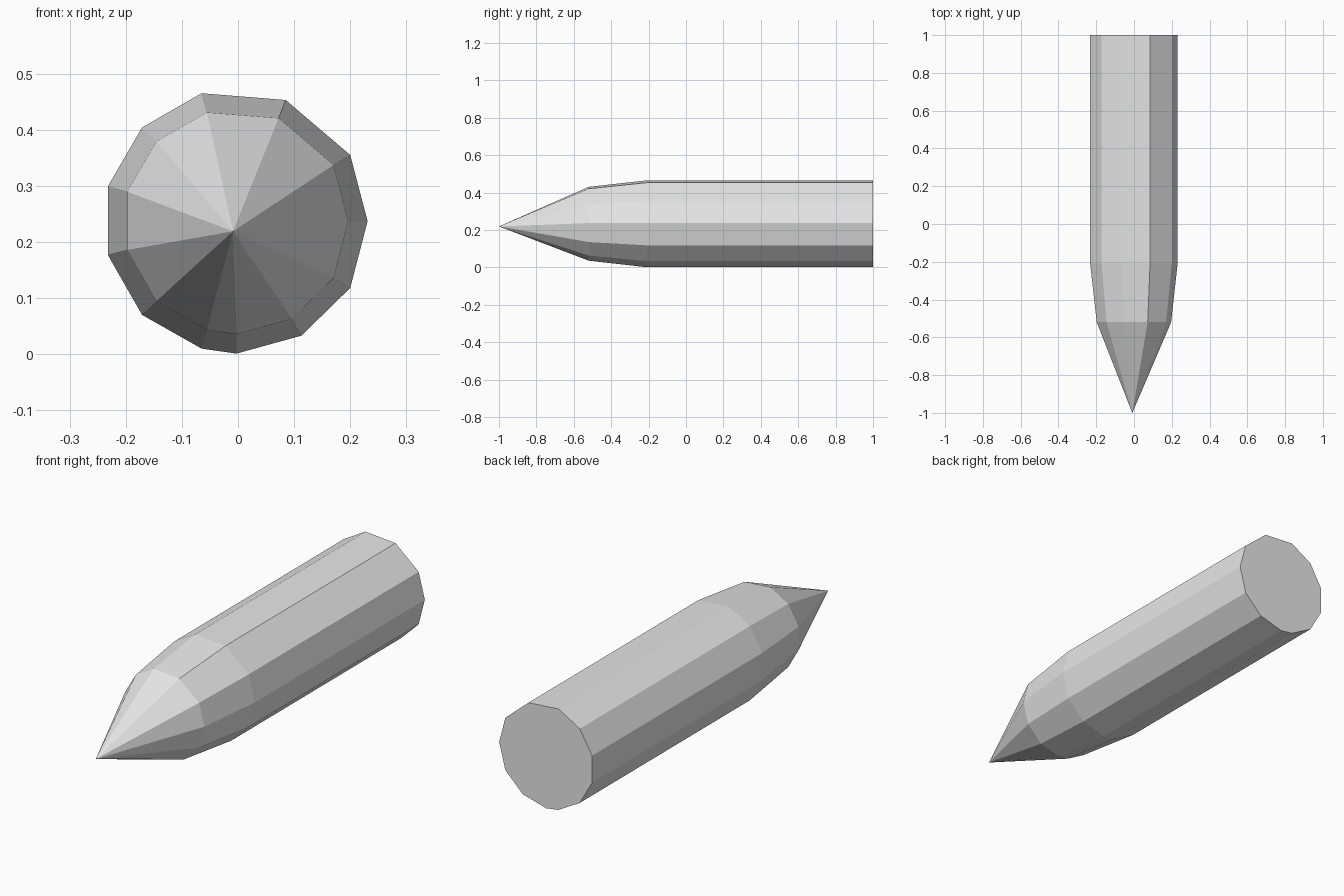
import bpy
import bmesh

cube = bpy.data.objects.get("Cube")
if cube:
    bpy.data.objects.remove(cube, do_unlink=True)

# Plain grey material
grey = bpy.data.materials.new("light_grey")
grey.use_nodes = True
colour = (0.8, 0.8, 0.8, 1)
grey.diffuse_color = colour
grey.node_tree.nodes["Principled BSDF"].inputs["Base Color"].default_value = colour

# Uneven twelve-sided cross-section (x, z)
profile = [(0.231, 0.237), (0.2, 0.355), (0.085, 0.453), (-0.065, 0.465),
           (-0.171, 0.404), (-0.232, 0.299), (-0.232, 0.177), (-0.171, 0.07),
           (-0.065, 0.01), (-0.003, 0.001), (0.113, 0.033), (0.2, 0.118)]
centre_z = 0.235

bm = bmesh.new()


def ring(y, scale):
    return [bm.verts.new((x * scale, y, centre_z + (z - centre_z) * scale))
            for x, z in profile]


# Straight shaft, then a tapered shoulder
back, shoulder, nose = ring(1, 1), ring(-0.21, 1), ring(-0.52, 0.851)
count = len(profile)
for a, b in ((back, shoulder), (shoulder, nose)):
    for i in range(count):
        j = (i + 1) % count
        bm.faces.new((a[i], a[j], b[j], b[i]))

# Flat back cap and pointed tip
bm.faces.new(back)
tip = bm.verts.new((-0.009, -1, 0.219))
for i in range(count):
    bm.faces.new((nose[i], nose[(i + 1) % count], tip))

bmesh.ops.recalc_face_normals(bm, faces=bm.faces)
mesh = bpy.data.meshes.new("pointed_shaft")
bm.to_mesh(mesh)
bm.free()
mesh.materials.append(grey)
shaft = bpy.data.objects.new("pointed_shaft", mesh)
bpy.context.collection.objects.link(shaft)
